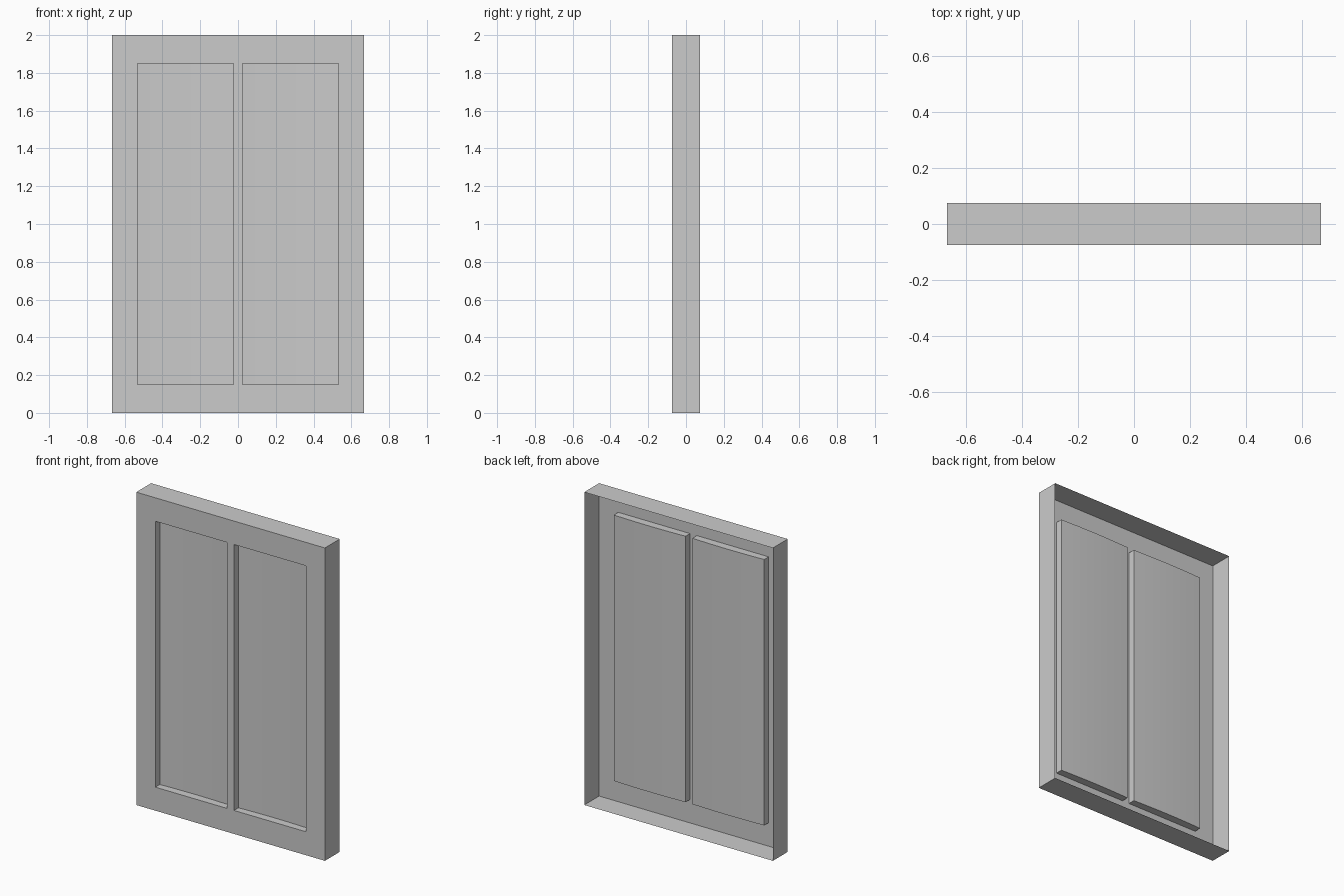
import bpy
import math

if "Cube" in bpy.data.objects:
    bpy.data.objects.remove(bpy.data.objects["Cube"])

W, H, D = 0.667, 2.0, 0.075      # half width, height, half depth
X0, X1 = 0.024, 0.532            # inner and outer panel edge
Z0, Z1 = 0.15, 1.85              # panel bottom and top
DEPTH, BULGE, SEG = 0.045, 0.006, 8


def make_object(name, quads):
    """Mesh from quads, welded, then mirrored across x = 0."""
    verts, index, faces = [], {}, []
    for q in quads:
        face = []
        for p in q:
            key = tuple(round(c, 5) for c in p)
            if key not in index:
                index[key] = len(verts)
                verts.append(key)
            face.append(index[key])
        faces.append(face)
    mesh = bpy.data.meshes.new(name)
    mesh.from_pydata(verts, [], faces)
    obj = bpy.data.objects.new(name, mesh)
    bpy.context.collection.objects.link(obj)
    mirror = obj.modifiers.new("mirror", 'MIRROR')
    mirror.use_axis[0] = True
    return obj


# front frame around the panel opening
F = -D
xs, zs = [0, X0, X1, W], [0, Z0, Z1, H]
frame = []
for i in range(3):
    for k in range(3):
        if (i, k) != (1, 1):
            a, b, c, d = xs[i], xs[i + 1], zs[k], zs[k + 1]
            frame.append([(a, F, c), (b, F, c), (b, F, d), (a, F, d)])
# thin rim walls, open at the back
for a, b in zip(xs, xs[1:]):
    frame.append([(a, F, 0), (a, D, 0), (b, D, 0), (b, F, 0)])
    frame.append([(a, F, H), (b, F, H), (b, D, H), (a, D, H)])
for c, d in zip(zs, zs[1:]):
    frame.append([(W, F, c), (W, D, c), (W, D, d), (W, F, d)])
make_object("door_frame", frame)

# recessed panel with a very slightly curved face
pts = []
for i in range(SEG + 1):
    t = i / SEG
    pts.append((X0 + (X1 - X0) * t, F + DEPTH + BULGE * (1 - (2 * t - 1) ** 2)))
panel = []
for (a, ya), (b, yb) in zip(pts, pts[1:]):
    panel.append([(a, ya, Z0), (b, yb, Z0), (b, yb, Z1), (a, ya, Z1)])
    panel.append([(a, F, Z0), (b, F, Z0), (b, yb, Z0), (a, ya, Z0)])
    panel.append([(a, F, Z1), (a, ya, Z1), (b, yb, Z1), (b, F, Z1)])
yb = F + DEPTH
panel.append([(X0, F, Z0), (X0, yb, Z0), (X0, yb, Z1), (X0, F, Z1)])
panel.append([(X1, F, Z0), (X1, F, Z1), (X1, yb, Z1), (X1, yb, Z0)])
obj = make_object("recessed_panels", panel)
bpy.context.view_layer.objects.active = obj
obj.select_set(True)
bpy.ops.object.shade_smooth_by_angle(angle=math.radians(30))
